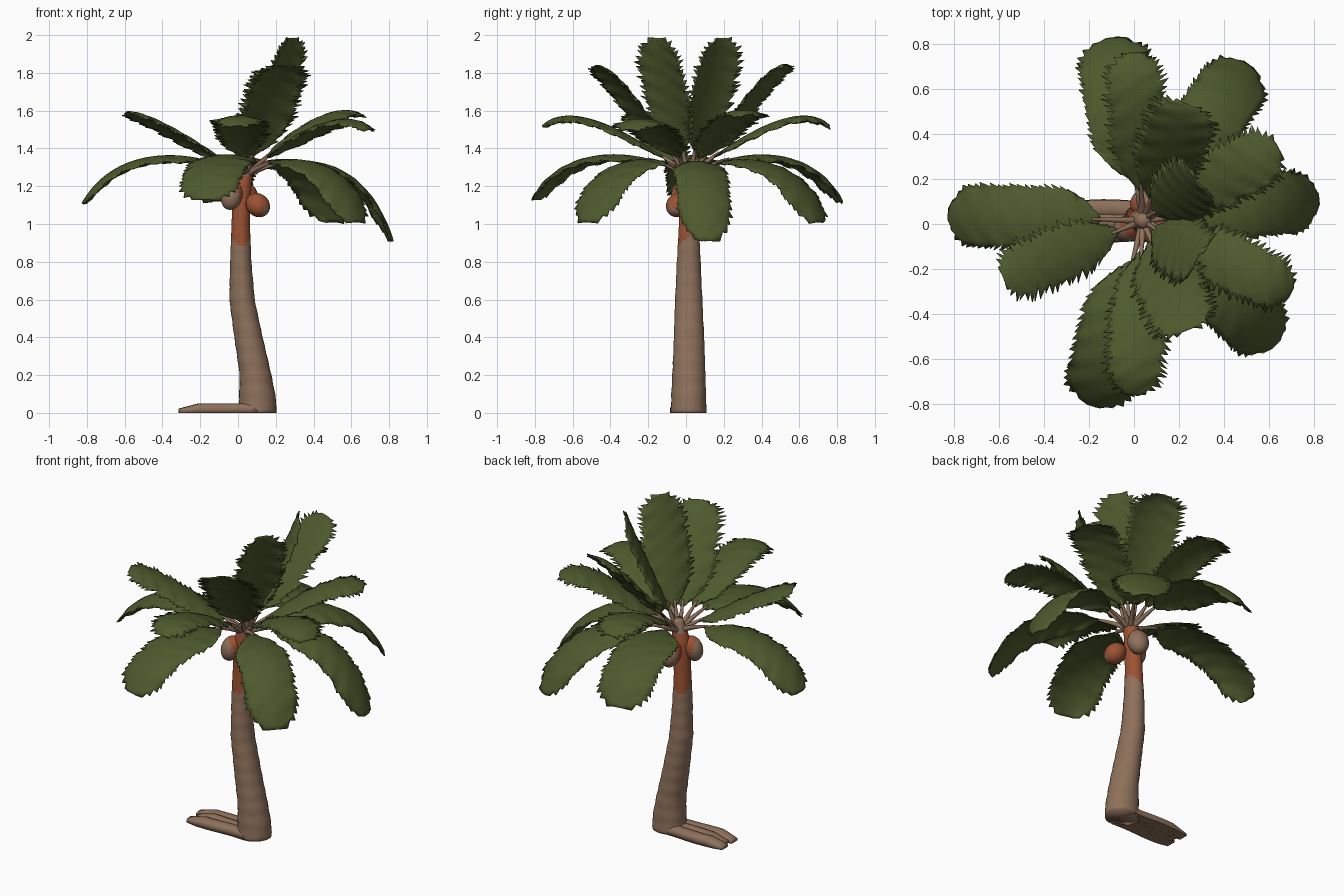
import bpy, bmesh, math, random
from mathutils import Vector

if "Cube" in bpy.data.objects:
    bpy.data.objects.remove(bpy.data.objects["Cube"])

random.seed(4)


def material(name, rgb):
    m = bpy.data.materials.new(name)
    m.diffuse_color = (*rgb, 1)
    m.use_nodes = True
    m.node_tree.nodes["Principled BSDF"].inputs["Base Color"].default_value = m.diffuse_color
    return m


BARK = material("brown bark", (0.27, 0.165, 0.105))
RUST = material("rust fibre", (0.33, 0.085, 0.033))
GREEN = material("leaf green", (0.075, 0.1, 0.026))


def make_object(name, bm, mats):
    bmesh.ops.recalc_face_normals(bm, faces=bm.faces)
    for f in bm.faces:
        f.smooth = True
    me = bpy.data.meshes.new(name)
    bm.to_mesh(me)
    bm.free()
    for m in mats:
        me.materials.append(m)
    ob = bpy.data.objects.new(name, me)
    bpy.context.collection.objects.link(ob)
    return ob


def loft(bm, rings):
    """Skin a list of closed rings and cap both ends."""
    rows = [[bm.verts.new(p) for p in r] for r in rings]
    n = len(rows[0])
    for a, b in zip(rows, rows[1:]):
        for j in range(n):
            k = (j + 1) % n
            bm.faces.new((a[j], a[k], b[k], b[j]))
    bm.faces.new(rows[0])
    bm.faces.new(rows[-1])


def lerp_table(table, z):
    for a, b in zip(table, table[1:]):
        if z <= b[0]:
            t = (z - a[0]) / (b[0] - a[0])
            return [p + (q - p) * t for p, q in zip(a[1:], b[1:])]
    return list(table[-1][1:])


# Trunk: leaning, ringed bark; height, centre x, radius x, radius y
TRUNK = [(0, .103, .1, .094), (.07, .103, .098, .093), (.2, .092, .084, .088),
         (.4, .056, .075, .08), (.6, .022, .067, .072), (.8, .014, .056, .063),
         (1.0, .014, .048, .053), (1.2, .022, .05, .05), (1.27, .035, .044, .042),
         (1.33, .045, .028, .028)]
bm = bmesh.new()
rings = []
SIDES, LEVELS = 28, 90
for i in range(LEVELS + 1):
    z = 1.33 * i / LEVELS
    cx, rx, ry = lerp_table(TRUNK, z)
    k = 1 + (0.012 * math.sin(z * 2 * math.pi / 0.085) if z < 0.95 else 0)
    ring = []
    for j in range(SIDES):
        a = 2 * math.pi * j / SIDES
        w = k + 0.012 * math.sin(3 * a + z * 9)
        ring.append((cx + rx * w * math.cos(a), .015 + ry * w * math.sin(a), z))
    rings.append(ring)
loft(bm, rings)
for f in bm.faces:
    c = f.calc_center_median()
    edge = 0.91 + 0.03 * math.sin(2 * math.atan2(c.y - .015, c.x) + 1)
    f.material_index = 1 if edge < c.z < 1.25 else 0
make_object("trunk", bm, [BARK, RUST])

# Flat roots lying on the ground to the left of the trunk
for i, (y, end) in enumerate([(-.042, -.31), (.015, -.29), (.066, -.315)]):
    bm = bmesh.new()
    rings = []
    for s in range(13):
        t = s / 12
        x = .1 + (end - .1) * t
        h = .05 * (1 - max(0, t - .75) * 2.2)
        w = .04 * (1 - max(0, t - .85) * 1.6)
        wob = .004 * math.sin(t * 7 + i * 2)
        ring = []
        for j in range(16):
            a = 2 * math.pi * j / 16
            ring.append((x, y + wob + w * math.cos(a), h * max(0, math.sin(a)) ** .5))
        rings.append(ring)
    loft(bm, rings)
    make_object("root_%d" % (i + 1), bm, [BARK])

# Coconuts: position, radius, main colour (rust or bark)
for i, (pos, r, main) in enumerate([((.105, -.042, 1.1), .064, 1),
                                    ((-.033, -.022, 1.15), .058, 0),
                                    ((.045, .09, 1.14), .062, 0)]):
    bm = bmesh.new()
    bmesh.ops.create_uvsphere(bm, u_segments=24, v_segments=16, radius=r)
    out = Vector((pos[0] - .02, pos[1] - .015, 0)).normalized()
    axis = (out - Vector((0, 0, .6))).normalized()
    for f in bm.faces:
        d = f.calc_center_median().normalized().dot(axis)
        if main:
            f.material_index = 0 if d > .9 else 1
        else:
            f.material_index = 1 if d < -.1 else 0
    for v in bm.verts:
        v.co.z *= 1.0 if main else 1.3
        v.co += Vector(pos) - out * v.co.z * .15
    make_object("coconut_%d" % (i + 1), bm, [BARK, RUST])

CROWN = Vector((.04, .015, 1.26))


def frond(name, tip, z1, z2, half_width, cup, tooth, start, rise, round_from):
    """Arching stalk with a wide serrated blade."""
    tip = Vector(tip)
    flat = Vector((tip.x - CROWN.x, tip.y - CROWN.y, 0))
    p0 = CROWN + flat.normalized() * .015
    p1 = CROWN + flat * .33
    p2 = CROWN + flat * .8
    p1.z, p2.z = z1, z2
    side = Vector((-flat.y, flat.x, 0)).normalized()

    def point(t):
        u = 1 - t
        return p0 * u**3 + p1 * 3 * u * u * t + p2 * 3 * u * t * t + tip * t**3

    def tangent(t):
        return (point(min(t + .01, 1)) - point(max(t - .01, 0))).normalized()

    # Stalk
    bm = bmesh.new()
    rings = []
    for i in range(9):
        t = (start + .04) * i / 8
        n = tangent(t).cross(side)
        r = .018 - .012 * i / 8
        rings.append([point(t) + n * .003 + (side * math.cos(a) + n * math.sin(a)) * r
                      for a in [k * math.pi / 4 for k in range(8)]])
    loft(bm, rings)
    make_object(name + "_stalk", bm, [BARK])

    # Blade grid with ragged outer columns
    bm = bmesh.new()
    rows, cols = 44, 10
    grid = []
    for i in range(rows + 1):
        s = i / rows
        t = start + (1 - start) * s
        w = math.sin(min(s / rise, 1) * math.pi / 2) ** .65
        if s > round_from:
            w *= math.sqrt(max(.06, 1 - ((s - round_from) / (1 - round_from)) ** 2))
        w = max(w, .08) * half_width
        tan = tangent(t)
        n = tan.cross(side)
        if n.z < 0:
            n = -n
        row = []
        for j in range(cols + 1):
            u = 2 * j / cols - 1
            out, ahead = u, 0
            if j in (0, cols):
                if i % 2:
                    out *= 1 + tooth * random.uniform(.1, .9)
                    ahead = .03 * random.uniform(.4, 1.2)
                else:
                    out *= 1 - tooth * random.uniform(.3, 1)
            ripple = .005 * math.sin(s * 38 + j) * abs(u)
            droop = cup * u * u * (w / half_width)
            row.append(bm.verts.new(point(t) + side * out * w + tan * ahead * (1 - s * .3)
                                    + n * (ripple - droop)))
        grid.append(row)
    for a, b in zip(grid, grid[1:]):
        for j in range(cols):
            bm.faces.new((a[j], a[j + 1], b[j + 1], b[j]))
    ob = make_object(name, bm, [GREEN])
    mod = ob.modifiers.new("thickness", "SOLIDIFY")
    mod.thickness = .006
    mod.offset = 0


# Lower tier: broad drooping fronds
for i, (tip, z1, z2, w, rise) in enumerate([
        ((-.825, .04, 1.11), 1.41, 1.42, .14, .25),
        ((-.175, -.81, 1.13), 1.41, 1.43, .16, .35),
        ((.635, -.53, 1.01), 1.39, 1.40, .15, .4),
        ((.82, .115, .91), 1.38, 1.40, .14, .4),
        ((.505, .71, 1.01), 1.39, 1.40, .155, .4),
        ((-.105, .825, 1.12), 1.41, 1.43, .165, .3)]):
    frond("lower_frond_%d" % (i + 1), tip, z1, z2, w, .035, .1, .2, rise, .8)

# Middle tier: fronds spreading level
for i, (tip, z1, z2, w) in enumerate([
        ((-.58, -.24, 1.595), 1.40, 1.59, .125),
        ((.0, -.76, 1.52), 1.46, 1.67, .13),
        ((.70, -.30, 1.50), 1.46, 1.65, .13),
        ((.64, .34, 1.58), 1.45, 1.67, .135),
        ((.0, .76, 1.52), 1.46, 1.67, .13)]):
    frond("middle_frond_%d" % (i + 1), tip, z1, z2, w, .03, .25, .16, .35, .7)

# Upper tier: fronds rising steeply
for i, (tip, z1, z2, w) in enumerate([
        ((.24, -.47, 1.84), 1.46, 1.82, .15),
        ((.24, .53, 1.845), 1.46, 1.84, .15),
        ((.28, -.15, 1.985), 1.53, 1.80, .14),
        ((.28, .19, 1.985), 1.53, 1.80, .14)]):
    frond("upper_frond_%d" % (i + 1), tip, z1, z2, w, .03, .25, .16, .35, .68)
